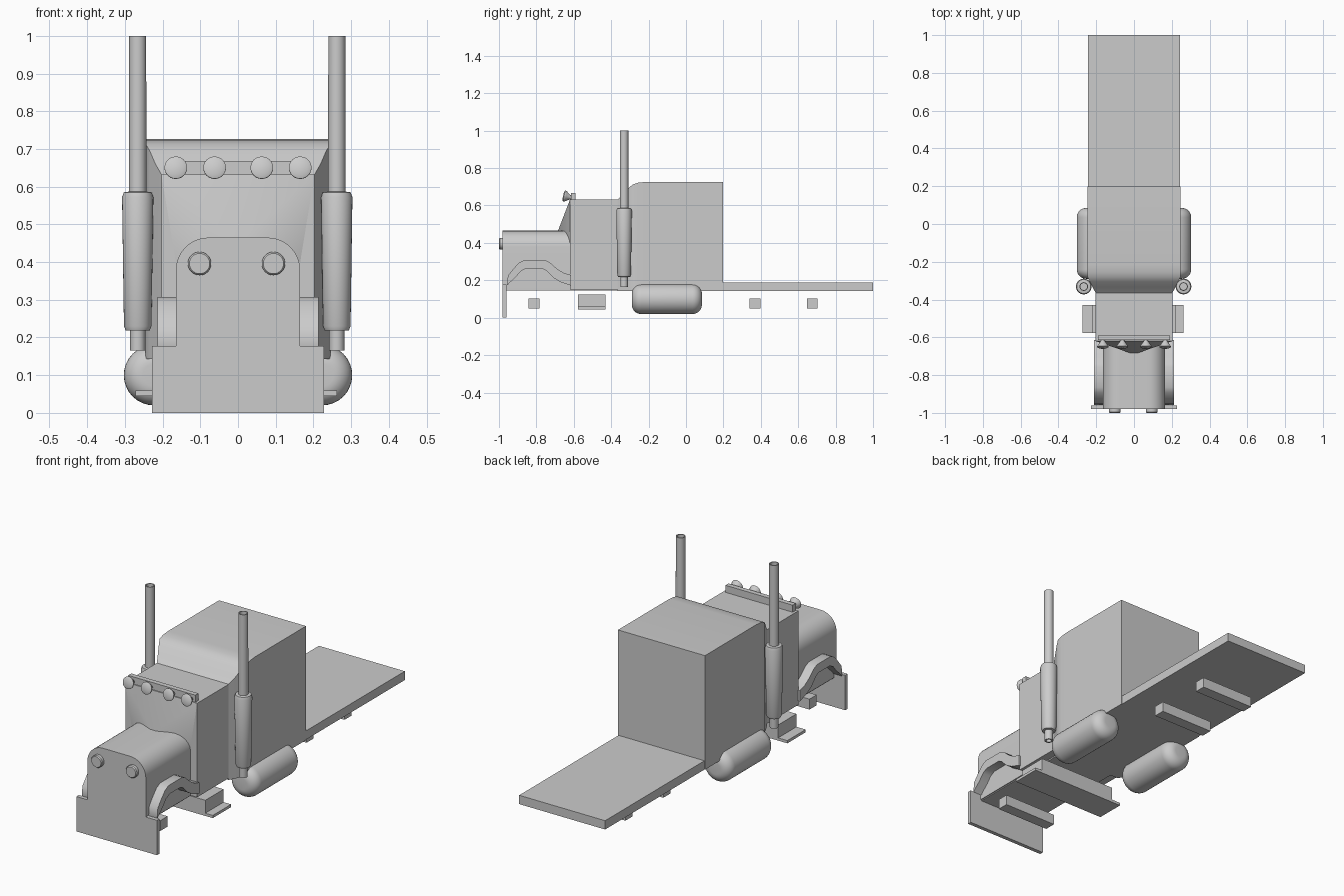
import bpy, bmesh, math
from mathutils import Vector

if "Cube" in bpy.data.objects:
    bpy.data.objects.remove(bpy.data.objects["Cube"])


def finish(name, bm, angle=35):
    bmesh.ops.recalc_face_normals(bm, faces=bm.faces[:])
    me = bpy.data.meshes.new(name)
    bm.to_mesh(me)
    bm.free()
    ob = bpy.data.objects.new(name, me)
    bpy.context.collection.objects.link(ob)
    bpy.ops.object.select_all(action='DESELECT')
    ob.select_set(True)
    bpy.context.view_layer.objects.active = ob
    bpy.ops.object.shade_smooth_by_angle(angle=math.radians(angle))
    return ob


def loft(name, rings, angle=35):
    """Skin a series of equal-length point rings and cap both ends."""
    bm = bmesh.new()
    vs = [[bm.verts.new(p) for p in r] for r in rings]
    n = len(rings[0])
    for a, b in zip(vs, vs[1:]):
        for i in range(n):
            j = (i + 1) % n
            bm.faces.new((a[i], a[j], b[j], b[i]))
    bm.faces.new(vs[0])
    bm.faces.new(vs[-1])
    return finish(name, bm, angle)


def box(name, x0, x1, y0, y1, z0, z1):
    return loft(name, [[(x0, y0, z), (x1, y0, z), (x1, y1, z), (x0, y1, z)] for z in (z0, z1)])


def lathe(name, profile, loc, axis=(0, 0, 1), n=32):
    """Revolve (radius, distance) points around an axis through loc."""
    q = Vector((0, 0, 1)).rotation_difference(Vector(axis))
    rings = []
    for r, d in profile:
        rings.append([Vector(loc) + q @ Vector((r * math.cos(2 * math.pi * i / n),
                                                r * math.sin(2 * math.pi * i / n), d))
                      for i in range(n)])
    return loft(name, rings)


# chassis and flat bed
box("front_chassis", -0.16, 0.16, -0.965, -0.36, 0.145, 0.18)
box("flat_bed", -0.243, 0.243, 0.19, 1.0, 0.143, 0.188)

# cab
box("cab", -0.203, 0.203, -0.62, -0.35, 0.152, 0.632)

# V-shaped windscreen ridge
bm = bmesh.new()
for p in [(-.203, -.62, .632), (.203, -.62, .632), (0, -.69, .45), (-.165, -.62, .4), (.165, -.62, .4)]:
    bm.verts.new(p)
bmesh.ops.convex_hull(bm, input=bm.verts[:])
finish("windscreen", bm)

# sleeper: flares out and up from the cab
sections = [(-.365, .203, .632), (-.335, .219, .66), (-.305, .234, .695), (-.283, .245, .713),
            (-.255, .246, .722), (-.215, .246, .726), (.198, .246, .726)]
loft("sleeper", [[(-w, y, .143), (w, y, .143), (w, y, h), (-w, y, h)] for y, w, h in sections])

# hood with rounded top corners
prof = [(-.165, .15), (.165, .15)]
for s in (1, -1):
    arc = [(s * (.078 + .087 * math.cos(a)), .378 + .087 * math.sin(a))
           for a in [math.pi / 2 * i / 10 for i in range(11)]]
    prof += arc if s > 0 else arc[::-1]
loft("hood", [[(x, y, z) for x, z in prof] for y in (-.98, -.615)])

# bumper
box("bumper", -0.228, 0.228, -0.98, -0.96, 0, 0.178)

# fender arch, swept along the side outline
outer = [(-.957, .178), (-.952, .225), (-.92, .265), (-.893, .294), (-.865, .308), (-.755, .308),
         (-.73, .297), (-.69, .262), (-.655, .24), (-.615, .228)]
inner = [(-.955, .172), (-.945, .185), (-.91, .217), (-.885, .247), (-.858, .262), (-.767, .262),
         (-.745, .25), (-.71, .214), (-.67, .19), (-.615, .172)]
for side, s in (("right", 1), ("left", -1)):
    loft(side + "_fender", [[(s * .15, *o), (s * .213, *o), (s * .213, *i), (s * .15, *i)]
                            for o, i in zip(outer, inner)])

    # fuel tank with rounded ends
    cap = [(.03 + .05 * math.sin(a), .05 - .05 * math.cos(a))
           for a in [math.pi / 2 * i / 8 for i in range(9)]]
    tank = cap + [(r, .375 - d) for r, d in reversed(cap)]
    lathe(side + "_fuel_tank", tank, (s * .223, -.29, .1), (0, 1, 0))

    # exhaust stack: lower pipe, muffler, open upper pipe
    lathe(side + "_exhaust",
          [(.013, .185), (.013, .165), (.02, .165), (.02, .218), (.032, .219), (.0365, .23),
           (.0415, .572), (.037, .585), (.023, .587), (.0225, 1.0), (.018, 1.0), (.018, .9)],
          (s * .264 - .002, -.331, 0))

    # headlight
    lathe(side + "_headlight", [(.031, 0), (.031, .035), (.027, .04)],
          (s * .098 - .004, -.96, .396), (0, -1, 0))

# roof light bar and four lamps
box("light_bar", -0.19, 0.19, -0.615, -0.59, 0.628, 0.668)
for k, x in enumerate((-.165, -.062, .063, .165)):
    lathe("roof_light_%d" % (k + 1),
          [(.008, 0), (.012, .018), (.027, .04), (.03, .045), (.03, .05), (.02, .055)],
          (x, -.603, .64), (0, -1, .22), 24)

# side steps running under the cab
box("step_block", -0.22, 0.22, -0.578, -0.43, 0.058, 0.125)
box("step_plate", -0.272, 0.262, -0.578, -0.43, 0.045, 0.059)

# axle blocks
for k, y in enumerate((-.812, .368, .675)):
    box("axle_block_%d" % (k + 1), -0.15, 0.15, y - .029, y + .029, 0.05, 0.103)
